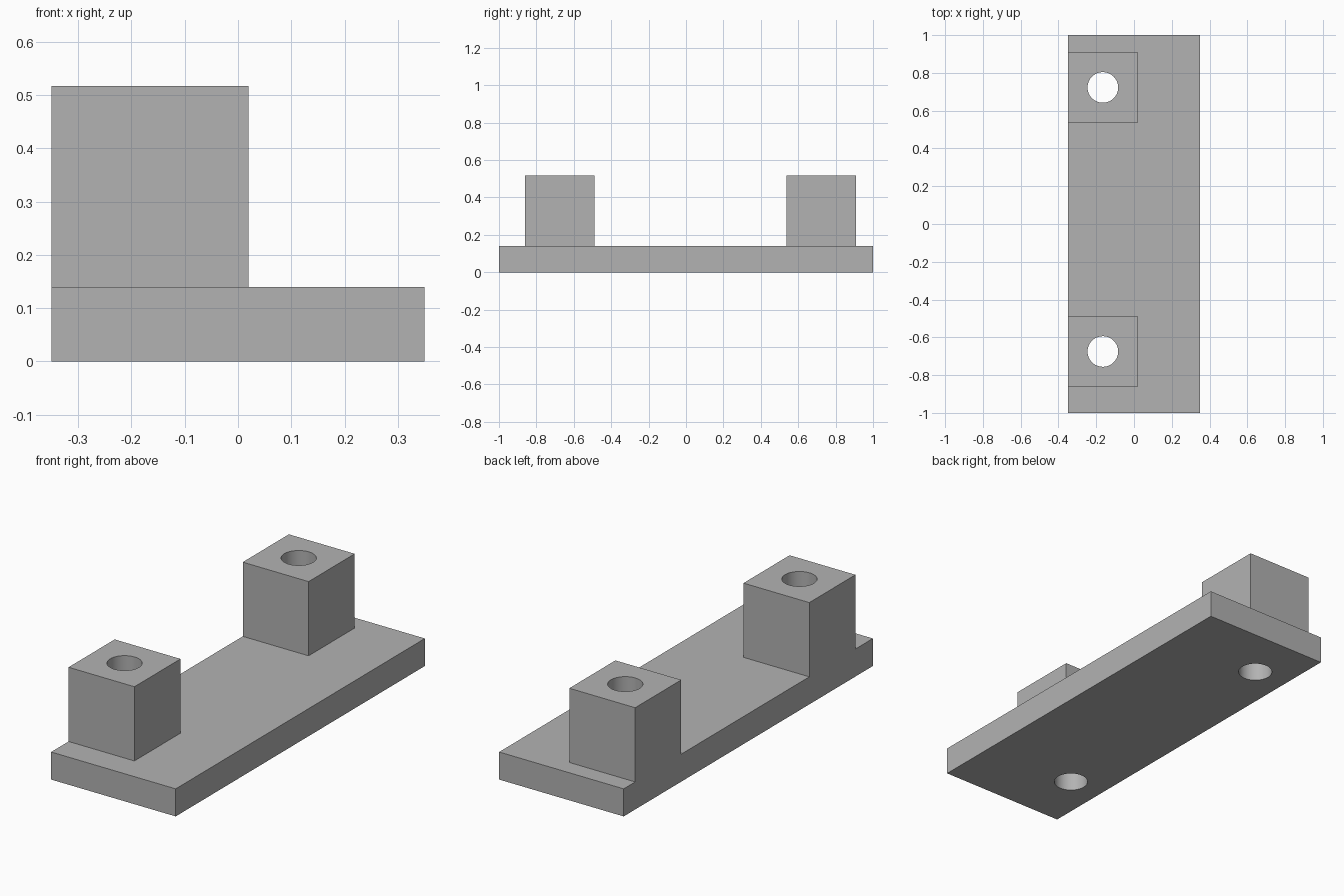
import bpy
import math

if "Cube" in bpy.data.objects:
    bpy.data.objects.remove(bpy.data.objects["Cube"], do_unlink=True)

grey = bpy.data.materials.new("plain_grey")
grey.use_nodes = True
colour = (0.448, 0.448, 0.448, 1)
grey.diffuse_color = colour
grey.node_tree.nodes["Principled BSDF"].inputs["Base Color"].default_value = colour

WIDTH, LENGTH, THICK = 0.70, 2.0, 0.14
POST, TOP, BORE = 0.37, 0.517, 0.081
POST_X = -WIDTH / 2 + POST / 2
POST_YS = (-0.675, 0.723)


def box(name, centre, size):
    bpy.ops.mesh.primitive_cube_add(size=1, location=centre)
    ob = bpy.context.object
    ob.name = name
    ob.scale = size
    bpy.ops.object.transform_apply(location=True, rotation=False, scale=True)
    ob.data.materials.append(grey)
    return ob


def combine(target, tool, operation):
    """Apply an exact boolean and discard the tool object."""
    bpy.ops.object.select_all(action="DESELECT")
    target.select_set(True)
    bpy.context.view_layer.objects.active = target
    mod = target.modifiers.new(operation.lower(), "BOOLEAN")
    mod.operation = operation
    mod.solver = "EXACT"
    mod.object = tool
    bpy.ops.object.modifier_apply(modifier=mod.name)
    bpy.data.objects.remove(tool, do_unlink=True)


# Flat base plate
bracket = box("base_plate_with_posts", (0, 0, THICK / 2), (WIDTH, LENGTH, THICK))

# Square posts flush with one long edge, each bored right through
for y in POST_YS:
    bottom = THICK / 2
    post = box("post", (POST_X, y, (bottom + TOP) / 2), (POST, POST, TOP - bottom))
    combine(bracket, post, "UNION")
for y in POST_YS:
    bpy.ops.mesh.primitive_cylinder_add(vertices=64, radius=BORE, depth=2 * TOP,
                                        location=(POST_X, y, TOP / 2))
    cutter = bpy.context.object
    cutter.name = "bore_cutter"
    cutter.hide_render = True
    cutter.data.materials.append(grey)
    combine(bracket, cutter, "DIFFERENCE")

# Smooth bores, sharp edges
bpy.ops.object.shade_smooth_by_angle(angle=math.radians(30))
